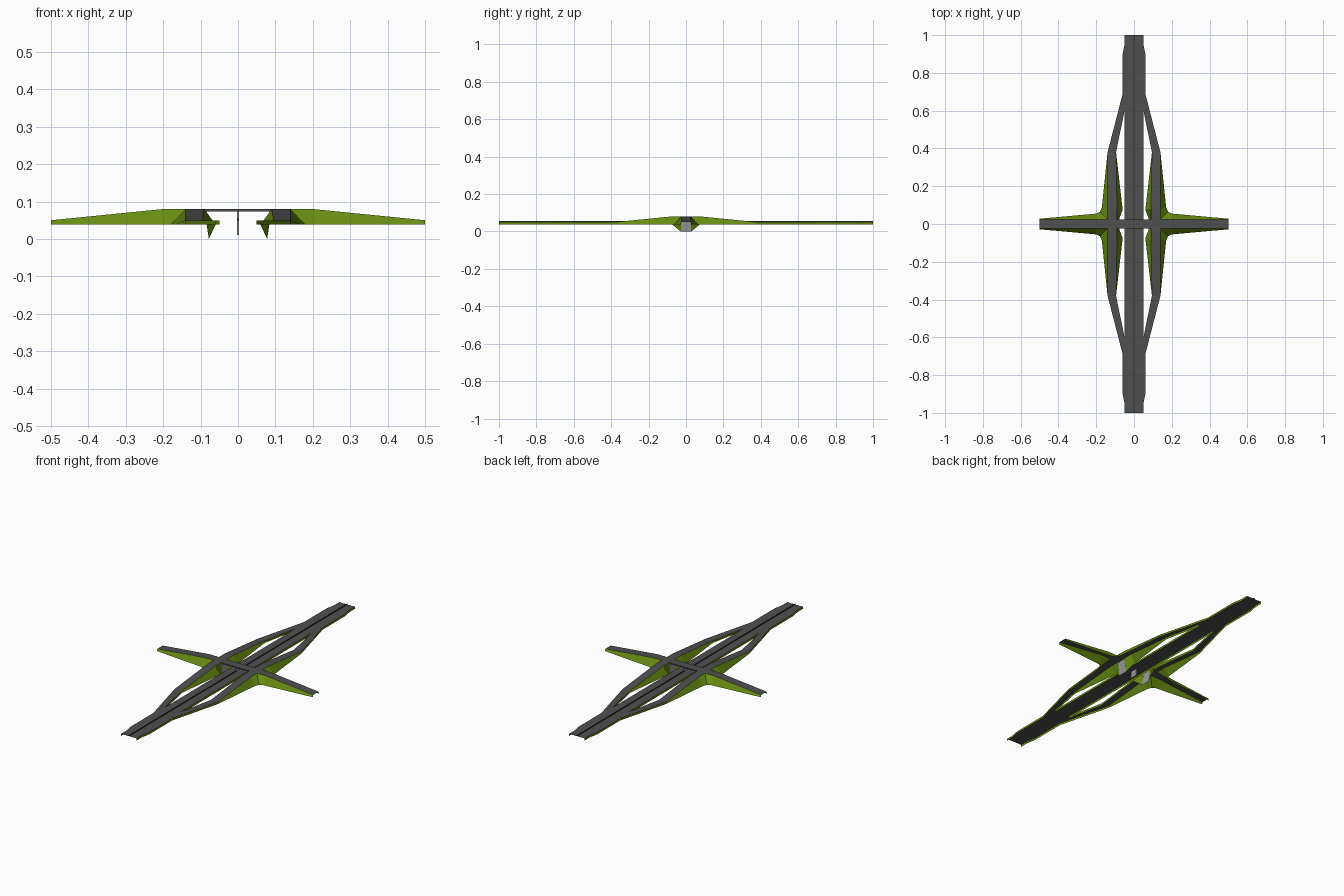
import bpy, bmesh
from mathutils import Vector

if "Cube" in bpy.data.objects:
    bpy.data.objects.remove(bpy.data.objects["Cube"])


def material(name, rgb):
    m = bpy.data.materials.new(name)
    m.diffuse_color = (*rgb, 1)
    m.use_nodes = True
    m.node_tree.nodes["Principled BSDF"].inputs["Base Color"].default_value = m.diffuse_color
    return m


ASPHALT = material("asphalt", (0.08, 0.08, 0.08))
GRASS = material("grass", (0.14, 0.26, 0.006))
CONCRETE = material("concrete", (0.32, 0.32, 0.32))
DARK = material("dark_median", (0.035, 0.035, 0.035))

LOW, HIGH, BASE = 0.05, 0.08, 0.038   # road level, bridge level, foot of the banks


def finish(name, bm, mat, axes):
    """Turn a bmesh into an object mirrored over the given axes."""
    me = bpy.data.meshes.new(name)
    bm.to_mesh(me)
    bm.free()
    me.materials.append(mat)
    ob = bpy.data.objects.new(name, me)
    bpy.context.collection.objects.link(ob)
    if any(axes):
        mod = ob.modifiers.new("mirror", 'MIRROR')
        mod.use_axis = axes
        mod.merge_threshold = 0.0001
    return ob


def strip(name, a, b, mat, out, axes=(True, True, False)):
    """Flat-faced ribbon between two edge lines, facing the direction out."""
    bm = bmesh.new()
    va = [bm.verts.new(p) for p in a]
    vb = [bm.verts.new(p) for p in b]
    for i in range(len(a) - 1):
        f = bm.faces.new((va[i], va[i + 1], vb[i + 1], vb[i]))
        f.normal_update()
        if f.normal.dot(Vector(out)) < 0:
            f.normal_flip()
    return finish(name, bm, mat, axes)


def skirt(name, line, out):
    """Vertical grass edge below a low road."""
    strip(name, [(x, y, LOW) for x, y in line], [(x, y, BASE) for x, y in line], GRASS, out)


def box(name, lo, hi, mat, axes=(False, False, False)):
    bm = bmesh.new()
    bmesh.ops.create_cube(bm, size=1)
    for v in bm.verts:
        v.co = [lo[i] if v.co[i] < 0 else hi[i] for i in range(3)]
    return finish(name, bm, mat, axes)


UP = (0, 0, 1)

# Main highway, wider where the ramps join
edge = [(0.05, 0), (0.05, 0.6), (0.05, 0.69), (0.06, 0.6901), (0.06, 0.9), (0.05, 0.95), (0.05, 1)]
strip("highway", [(x, y, LOW) for x, y in edge], [(0, y, LOW) for x, y in edge], ASPHALT, UP)
skirt("highway_side", [(0.05, 0), (0.05, 0.6)], (1, 0, 0))
box("median_barrier", (-0.002, -1, LOW), (0.002, 1, LOW + 0.005), DARK)

# Ramps climbing to the bridge level
strip("ramp",
      [(0.09, 0.025, HIGH), (0.09, 0.08, HIGH), (0.095, 0.38, LOW), (0.05, 0.6, LOW), (0.05, 0.69, LOW)],
      [(0.14, 0.025, HIGH), (0.14, 0.08, HIGH), (0.14, 0.38, LOW), (0.083, 0.6, LOW), (0.06, 0.69, LOW)],
      ASPHALT, UP)
skirt("outer_side", [(0.14, 0.38), (0.06, 0.69), (0.06, 0.9), (0.05, 0.95), (0.05, 1)], (1, 0, 0))
skirt("inner_ramp_side", [(0.095, 0.38), (0.05, 0.6)], (-1, 0, 0))

# Cross road and its bridge deck
strip("cross_road",
      [(0.09, 0, HIGH), (0.2, 0, HIGH), (0.5, 0, LOW)],
      [(0.09, 0.025, HIGH), (0.2, 0.025, HIGH), (0.5, 0.025, LOW)], ASPHALT, UP)
box("bridge_deck", (-0.09, -0.025, HIGH - 0.006), (0.09, 0.025, HIGH), ASPHALT)

# Grass banks outside and inside the ramps
strip("outer_bank",
      [(0.14, 0.38, LOW), (0.14, 0.08, HIGH), (0.14, 0.025, HIGH), (0.2, 0.025, HIGH), (0.5, 0.025, LOW)],
      [(0.14, 0.38, BASE), (0.17, 0.09, BASE), (0.18, 0.065, BASE), (0.2, 0.055, BASE), (0.5, 0.028, BASE)],
      GRASS, (1, 1, 0))
strip("inner_bank",
      [(0.095, 0.38, LOW), (0.09, 0.08, HIGH), (0.09, 0.025, HIGH)],
      [(0.095, 0.38, BASE), (0.06, 0.075, BASE), (0.078, 0.028, 0)], GRASS, (-1, 0, 0))

# Bridge abutments and the central pier
strip("abutment",
      [(0.09, 0, HIGH - 0.003), (0.09, 0.025, HIGH - 0.003)],
      [(0.078, 0, 0), (0.078, 0.028, 0)], CONCRETE, (-1, 0, 0))
box("pier", (-0.003, -0.02, 0.01), (0.003, 0.02, HIGH - 0.005), CONCRETE)
